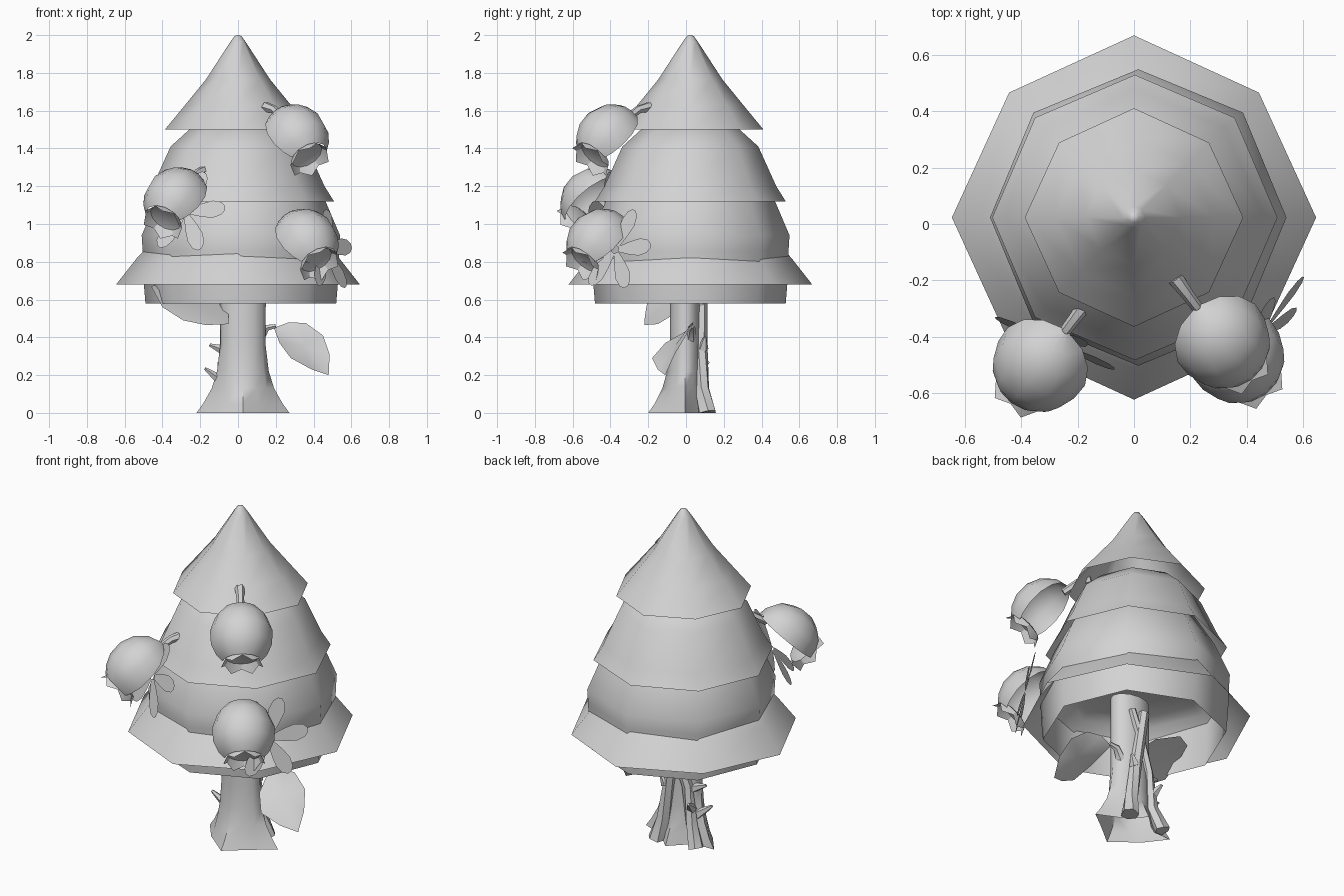
import bpy, bmesh, math
from mathutils import Vector, Matrix

if "Cube" in bpy.data.objects:
    bpy.data.objects.remove(bpy.data.objects["Cube"])

grey = bpy.data.materials.new("plain grey")
grey.diffuse_color = (0.65, 0.65, 0.65, 1)
grey.use_nodes = True
grey.node_tree.nodes["Principled BSDF"].inputs["Base Color"].default_value = grey.diffuse_color


def finish(name, bm, angle=55):
    bm.normal_update()
    me = bpy.data.meshes.new(name)
    bm.to_mesh(me)
    bm.free()
    ob = bpy.data.objects.new(name, me)
    bpy.context.collection.objects.link(ob)
    me.materials.append(grey)
    bpy.ops.object.select_all(action='DESELECT')
    bpy.context.view_layer.objects.active = ob
    ob.select_set(True)
    bpy.ops.object.shade_smooth_by_angle(angle=math.radians(angle))
    return ob


def skin(bm, rings, closed=True):
    """Bridge rows of points with quads."""
    rows = [[bm.verts.new(p) for p in r] for r in rings]
    n = len(rows[0])
    for a, b in zip(rows, rows[1:]):
        for i in range(n if closed else n - 1):
            j = (i + 1) % n
            bm.faces.new((a[i], a[j], b[j], b[i]))
    return rows


def tier(name, profile, cx=0.0, cy=0.023, diagonal=1.0, sides=8):
    """Eight-sided shell, profile (radius, height) from bottom to top."""
    bm = bmesh.new()
    rings = []
    for r, z in profile:
        radii = [r * (diagonal if k % 2 else 1) for k in range(sides)]
        rings.append([(cx + q * math.cos(math.tau * k / sides),
                       cy + q * math.sin(math.tau * k / sides), z) for k, q in enumerate(radii)])
    rows = skin(bm, rings)
    bm.faces.new(rows[-1])
    return finish(name, bm)


def tube(name, pts, sides=6):
    """Tapered tube through (x, y, z, radius)."""
    bm = bmesh.new()
    P = [Vector(p[:3]) for p in pts]
    rings = []
    for i, p in enumerate(P):
        d = (P[min(i + 1, len(P) - 1)] - P[max(i - 1, 0)]).normalized()
        q = d.to_track_quat('Z', 'Y')
        rings.append([p + q @ Vector((math.cos(math.tau * k / sides),
                                      math.sin(math.tau * k / sides), 0)) * pts[i][3]
                      for k in range(sides)])
    for ring in rings:
        for v in ring:
            v.z = max(v.z, 0)
    rows = skin(bm, rings)
    bm.faces.new(rows[0][::-1])
    bm.faces.new(rows[-1])
    return finish(name, bm)


def leaf(name, outline):
    bm = bmesh.new()
    vs = [bm.verts.new(p) for p in outline]
    mid = bm.verts.new(sum((v.co for v in vs), Vector()) / len(vs))
    for i in range(len(vs)):
        bm.faces.new((mid, vs[i], vs[(i + 1) % len(vs)]))
    return finish(name, bm)


# Foliage: inner body, flared skirt and two upper tiers
tier("foliage_body", [(0.505, 0.58), (0.515, 0.70), (0.52, 0.86), (0.525, 0.94),
                      (0.44, 1.14), (0.33, 1.32), (0.10, 1.42)], cx=0.015)
tier("lower_flare", [(0.645, 0.68), (0.535, 0.82), (0.47, 0.89), (0.40, 0.92)], diagonal=0.97)
tier("middle_tier", [(0.505, 1.12), (0.455, 1.20), (0.36, 1.41),
                     (0.25, 1.51), (0.06, 1.56)], cx=0.003, diagonal=0.99)
tier("top_tier", [(0.387, 1.50), (0.28, 1.63), (0.17, 1.765),
                  (0.04, 1.965), (0.018, 1.995), (0.006, 2.0)], diagonal=0.97)

# Trunk, open below, spreading into four root tips
bm = bmesh.new()
rings = []
for rx, front, back, z, lobe in [(0.246, 0.195, 0.165, 0, 0.28), (0.21, 0.16, 0.14, 0.05, 0.24),
                                 (0.165, 0.12, 0.105, 0.13, 0.14), (0.137, 0.095, 0.09, 0.22, 0.06),
                                 (0.12, 0.08, 0.08, 0.36, 0), (0.122, 0.08, 0.08, 0.80, 0)]:
    ring = []
    for k in range(12):
        a = math.tau * k / 12
        s = 1 - lobe * (1.35 if 0 < k < 6 else 1) * (k % 3 != 0)
        ring.append((0.026 + rx * math.cos(a) * s,
                     -0.005 + (back if math.sin(a) > 0 else front) * math.sin(a) * s
                     + (0.05 * lobe / 0.28 if k == 6 else 0), z))
    rings.append(ring)
skin(bm, rings)
finish("trunk", bm)

# Vines behind, twig and thorns on the trunk
tube("back_vine", [(0.12, 0.11, 0, 0.05), (0.09, 0.085, 0.13, 0.04),
                   (0.05, 0.08, 0.38, 0.033), (0.0, 0.085, 0.70, 0.03)])
tube("side_vine", [(-0.13, 0.09, 0, 0.045), (-0.08, 0.06, 0.13, 0.035),
                   (-0.05, 0.06, 0.35, 0.03), (0.02, 0.075, 0.55, 0.025), (0.08, 0.08, 0.7, 0.02)])
tube("leaf_twig", [(0.11, 0.02, 0.39, 0.03), (0.15, 0.03, 0.45, 0.02), (0.20, 0.03, 0.46, 0.012)])
for i, (a, b) in enumerate([((-0.07, 0.03, 0.33), (-0.15, 0.02, 0.36)),
                            ((-0.09, 0.02, 0.17), (-0.175, 0.0, 0.235)),
                            ((0.07, 0.09, 0.34), (0.10, 0.10, 0.40)),
                            ((-0.08, 0.06, 0.22), (-0.10, 0.12, 0.27))]):
    tube(f"thorn_{i + 1}", [(*a, 0.03), (*b, 0.008)], 5)

# Two large leaves beside the trunk
leaf("right_leaf", [(0.19, 0.03, 0.45), (0.27, 0.04, 0.48), (0.36, 0.03, 0.475), (0.45, 0, 0.41),
                    (0.485, -0.06, 0.31), (0.48, -0.11, 0.20), (0.39, -0.15, 0.23),
                    (0.28, -0.18, 0.29), (0.22, -0.11, 0.37)])
leaf("left_leaf", [(-0.05, -0.05, 0.53), (-0.05, -0.15, 0.47), (-0.17, -0.22, 0.465),
                   (-0.29, -0.22, 0.49), (-0.40, -0.21, 0.56), (-0.46, -0.18, 0.67),
                   (-0.40, -0.02, 0.69), (-0.28, 0.06, 0.67), (-0.12, 0.04, 0.60)])


# Berries: half shell, star-edged crown at the lower end, stem at the upper end
def berry(name, center, side):
    c = Vector(center)
    d = Vector((0.6 * side, -0.8, 0))
    up = Vector((0, 0, 1))
    t = math.radians(43)
    axis = d * math.cos(t) - up * math.sin(t)
    out = d * math.sin(t) + up * math.cos(t)
    tan = axis.cross(out)
    M = Matrix((out, tan, axis)).transposed()

    def ring(r, h, n, half):
        span = math.pi if half else math.tau
        start = -math.pi / 2 if half else 0
        return [c + M @ Vector((r * math.cos(start + span * k / n),
                                r * math.sin(start + span * k / n), h))
                for k in range(n + 1 if half else n)]

    bm = bmesh.new()
    skin(bm, [ring(0.174 * math.sin(math.radians(a)), -0.19 * math.cos(math.radians(a)), 6, True)
              for a in (5, 30, 55, 80, 105, 126, 142)], closed=False)
    finish(name + "_shell", bm)
    bm = bmesh.new()
    n = 12
    outer = [p + axis * (0.03 if k % 2 else 0) + (p - c - axis * 0.155) * (0.08 if k % 2 else 0)
             for k, p in enumerate(ring(0.107, 0.155, n, False))]
    rows = skin(bm, [outer, ring(0.09, 0.13, n, False), ring(0.06, 0.12, n, False)])
    bm.faces.new(rows[-1])
    finish(name + "_crown", bm, 30)
    pts = [c - d * h + up * z for h, z in ((0.11, 0.10), (0.19, 0.15), (0.265, 0.165))]
    tube(name + "_stem", [(*p, r) for p, r in zip(pts, (0.02, 0.022, 0.028))])


berry("upper_right_berry", (0.306, -0.405, 1.455), 1)
berry("left_berry", (-0.325, -0.488, 1.122), -1)
berry("lower_right_berry", (0.357, -0.457, 0.902), 1)


# Rosettes of five narrow leaves behind two berries, leaning with the foliage
def rosette(name, center, tangent):
    c, u = Vector(center), Vector(tangent).normalized()
    v = Vector((-0.25 * u.y, 0.25 * u.x, 1)).normalized()
    bm = bmesh.new()
    for deg in (5, 68, 190, -125, -62):
        a = math.radians(deg)
        f = u * math.cos(a) + v * math.sin(a)
        s = -u * math.sin(a) + v * math.cos(a)
        half = [(0.02, 0.015), (0.10, 0.037), (0.16, 0.047), (0.21, 0.035), (0.232, 0.012)]
        skin(bm, [[c + f * l - s * w, c + f * l + s * w] for l, w in half], closed=False)
    finish(name, bm)


rosette("left_rosette", (-0.28, -0.42, 1.065), (0.9, -0.42, 0))
rosette("right_rosette", (0.465, -0.375, 0.865), (0.6, 0.8, 0))
